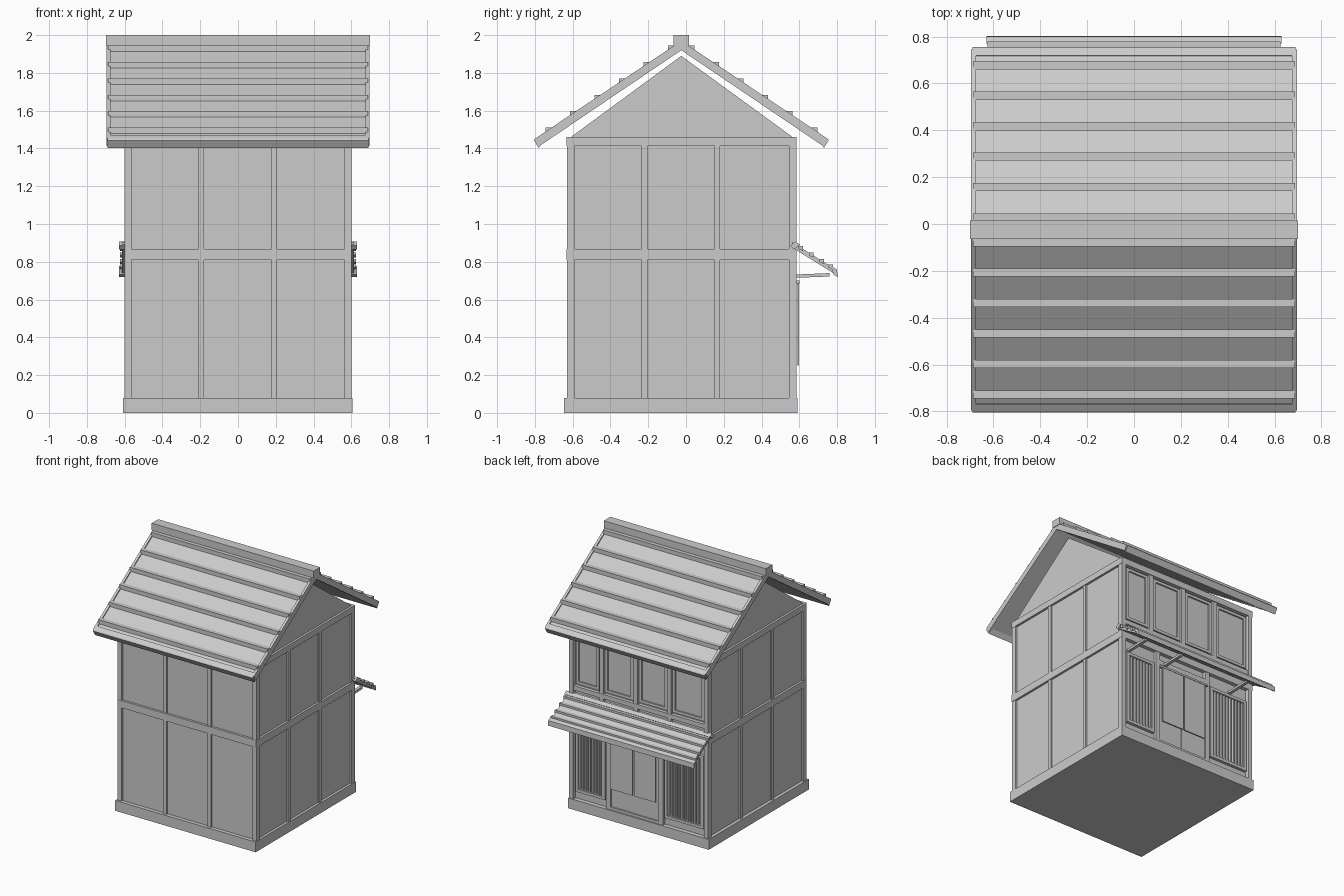
import bpy, bmesh


def prism(name, profile, x0, x1):
    """Extrude a (y, z) profile along x."""
    bm = bmesh.new()
    face = bm.faces.new([bm.verts.new((x0, y, z)) for y, z in profile])
    ext = bmesh.ops.extrude_face_region(bm, geom=[face])
    moved = [v for v in ext["geom"] if isinstance(v, bmesh.types.BMVert)]
    bmesh.ops.translate(bm, verts=moved, vec=(x1 - x0, 0, 0))
    bmesh.ops.recalc_face_normals(bm, faces=bm.faces)
    me = bpy.data.meshes.new(name)
    bm.to_mesh(me)
    bm.free()
    ob = bpy.data.objects.new(name, me)
    bpy.context.collection.objects.link(ob)
    return ob


def box(name, x0, x1, y0, y1, z0, z1):
    return prism(name, [(y0, z0), (y1, z0), (y1, z1), (y0, z1)], x0, x1)


def frame(name, x0, x1, z0, z1, y0, y1, w):
    """Rectangular frame in the shop front."""
    for s, (a, b) in {"left": (x0, x0 + w), "right": (x1 - w, x1)}.items():
        box(f"{name}_{s}", a, b, y0, y1, z0, z1)
    for s, (a, b) in {"bottom": (z0, z0 + w), "top": (z1 - w, z1)}.items():
        box(f"{name}_{s}", x0 + w, x1 - w, y0, y1, a, b)


CY = -0.025          # ridge line
BACK, SHOP = -0.63, 0.585

# Plinth, walls and gable
box("plinth", -0.61, 0.605, -0.645, 0.59, 0, 0.08)
box("walls", -0.585, 0.585, -0.615, 0.555, 0.08, 1.46)
prism("gable", [(-0.61, 1.46), (0.565, 1.46), (CY, 1.89)], -0.585, 0.585)

# Corner posts
for x in (-0.6, 0.565):
    for y in (BACK, SHOP - 0.04):
        box("corner_post", x, x + 0.035, y, y + 0.04, 0.08, 1.46)

# Intermediate posts on the plain wall and both sides
for x in (-0.21, 0.177):
    box("wall_post", x, x + 0.03, -0.627, -0.61, 0.08, 1.42)
for s in (-1, 1):
    xa, xb = sorted((s * 0.58, s * 0.597))
    for y in (-0.235, 0.15):
        box("side_post", xa, xb, y, y + 0.03, 0.08, 1.42)

# Horizontal beams around the house
for z0, z1 in ((0.81, 0.867), (1.412, 1.46)):
    box("plain_wall_beam", -0.6, 0.6, BACK - 0.002, -0.61, z0, z1)
    box("shop_beam", -0.6, 0.6, 0.55, SHOP, z0, z1)
    for x in (-0.602, 0.577):
        box("side_beam", x, x + 0.025, BACK, SHOP, z0, z1)

# Main roof: slabs, battens, fascia and barge boards, mirrored over the ridge
SL = 0.669
for s in (-1, 1):
    def P(u, drop=0.0):
        return (CY + s * u, 1.97 - SL * u - drop)
    prism("roof_slab", [P(0, 0.01), P(0.76, 0.01), P(0.745, 0.045), P(0, 0.045)], -0.685, 0.685)
    for k in range(6):
        u = 0.07 + 0.13 * k
        z = 1.97 - SL * u
        prism("roof_batten", [(CY + s * u, z - 0.02), (CY + s * u, z + 0.022),
                              (CY + s * (u - 0.035), z + 0.022), (CY + s * (u - 0.035), z - 0.005)],
              -0.687, 0.687)
    prism("eave_fascia", [P(0.745), P(0.775), P(0.78, 0.005), P(0.755, 0.062), P(0.73, 0.045)],
          -0.69, 0.69)
    for x in (-0.695, 0.675):
        prism("barge_board", [P(0), P(0.77), P(0.75, 0.055), P(0, 0.05)], x, x + 0.02)
box("ridge_cap", -0.7, 0.7, CY - 0.04, CY + 0.04, 1.945, 2.0)

# Shop awning
A = lambda y, d=0.0: (y, 0.895 - 0.62 * (y - 0.575) - d)
prism("awning_slab", [A(0.56), A(0.795), A(0.785, 0.028), A(0.56, 0.028)], -0.615, 0.615)
prism("awning_top_board", [(0.553, 0.885), (0.578, 0.908), (0.605, 0.89), (0.57, 0.865)], -0.63, 0.63)
prism("awning_fascia", [A(0.77, -0.003), A(0.8, -0.003), A(0.802, 0.035), A(0.78, 0.035)], -0.63, 0.63)
for y in (0.62, 0.675, 0.73, 0.778):
    z = A(y)[1]
    prism("awning_batten", [(y, z - 0.01), (y, z + 0.016), (y - 0.025, z + 0.016), (y - 0.025, z)],
          -0.625, 0.625)
for x in (0.53, 0.2, -0.4):
    prism("awning_bracket", [(0.57, 0.715), (0.76, 0.722), (0.76, 0.74), (0.57, 0.732)], x - 0.012, x + 0.012)

# Upper floor windows with posts and sill
box("window_sill", -0.57, 0.57, 0.55, 0.582, 0.93, 0.965)
for x in (0.325, 0.03, -0.26):
    box("window_post", x - 0.018, x + 0.018, 0.55, 0.58, 0.86, 1.42)
for x0, x1 in ((0.35, 0.55), (0.055, 0.3), (-0.235, 0.005), (-0.555, -0.285)):
    frame("window_frame", x0, x1, 0.98, 1.4, 0.55, 0.572, 0.022)
    box("window_pane", x0 + 0.02, x1 - 0.02, 0.55, 0.56, 1.0, 1.38)

# Ground floor lattices
for x0, x1 in ((0.295, 0.55), (-0.555, -0.22)):
    frame("lattice_frame", x0, x1, 0.14, 0.71, 0.55, 0.578, 0.022)
    n = round((x1 - x0) / 0.028)
    for i in range(1, n):
        x = x0 + (x1 - x0) * i / n
        box("lattice_bar", x - 0.006, x + 0.006, 0.55, 0.572, 0.16, 0.69)

# Doorway: posts, lintel, sliding doors
for x in (0.265, -0.19):
    box("door_post", x - 0.018, x + 0.018, 0.55, 0.582, 0.08, 0.82)
box("door_lintel", -0.19, 0.265, 0.55, 0.58, 0.715, 0.75)
box("door_leaf_left", 0.03, 0.247, 0.55, 0.565, 0.09, 0.715)
box("door_leaf_right", -0.172, 0.04, 0.55, 0.57, 0.09, 0.715)
box("door_threshold", -0.175, 0.25, 0.55, 0.58, 0.08, 0.1)

# Curtain on a rod
box("curtain_rod", -0.18, 0.255, 0.582, 0.6, 0.685, 0.7)
for x0, x1 in ((0.045, 0.235), (-0.155, 0.033)):
    box("curtain", x0, x1, 0.589, 0.597, 0.25, 0.69)
